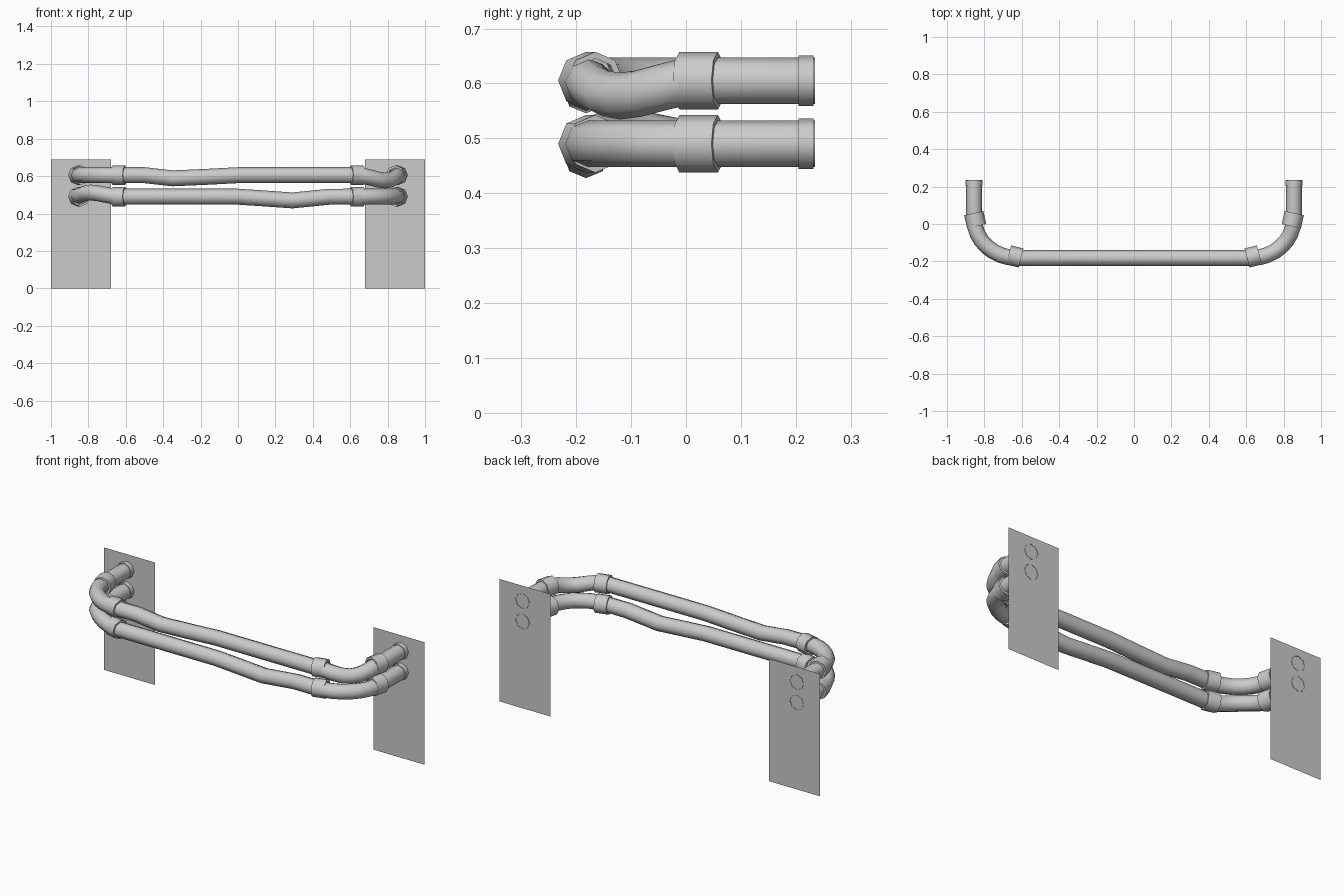
import bpy, bmesh, math
from mathutils import Vector

if "Cube" in bpy.data.objects:
    bpy.data.objects.remove(bpy.data.objects["Cube"])

SIDES = 8
R = 0.0425          # pipe radius
RC = 0.0525         # coupling radius
END_X, BACK_Y, BAR_Y = 0.855, 0.235, -0.182


def make_object(name, bm):
    bmesh.ops.recalc_face_normals(bm, faces=bm.faces)
    mesh = bpy.data.meshes.new(name)
    bm.to_mesh(mesh)
    bm.free()
    ob = bpy.data.objects.new(name, mesh)
    bpy.context.collection.objects.link(ob)
    return ob


def sweep(name, pts, radii, axis=None):
    """Tube through points; a fixed axis is used for short rings."""
    bm = bmesh.new()
    pts = [Vector(p) for p in pts]
    rings = []
    for i, p in enumerate(pts):
        t = axis or (pts[min(i + 1, len(pts) - 1)] - pts[max(i - 1, 0)])
        t = t.normalized()
        side = t.cross(Vector((0, 0, 1))).normalized()
        up = side.cross(t)
        ring = []
        for k in range(SIDES):
            a = 2 * math.pi * k / SIDES
            ring.append(bm.verts.new(p + radii[i] * (side * math.cos(a) + up * math.sin(a))))
        rings.append(ring)
    for a, b in zip(rings, rings[1:]):
        for k in range(SIDES):
            n = (k + 1) % SIDES
            bm.faces.new((a[k], a[n], b[n], b[k]))
    ob = make_object(name, bm)
    bpy.ops.object.select_all(action='DESELECT')
    bpy.context.view_layer.objects.active = ob
    ob.select_set(True)
    bpy.ops.object.shade_smooth_by_angle(angle=math.radians(50))
    return ob


def collar(name, a, b, r, inner):
    a, b = Vector(a), Vector(b)
    sweep(name, [a, a, b, b], [inner, r, r, inner], b - a)


def elbow(s, z, bulge):
    """Quarter bend from the wall stub to the front bar on side s."""
    out = []
    for i in range(9):
        t = math.pi / 2 * i / 8
        out.append((s * (0.625 + 0.23 * math.cos(t)), 0.03 - 0.212 * math.sin(t),
                    z + bulge * math.sin(2 * t) ** 2))
    return out


def pipe(name, z, dents, left_bulge, right_bulge):
    pts = [(-END_X, BACK_Y, z)] + elbow(-1, z, left_bulge)
    pts += [(x, BAR_Y, z + dz) for x, dz in dents]
    pts += elbow(1, z, right_bulge)[::-1] + [(END_X, BACK_Y, z)]
    sweep(name + "_pipe", pts, [R] * len(pts))
    for s, side in ((-1, "left"), (1, "right")):
        # couplings at both ends of the bend, and the wall flange
        collar(f"{name}_{side}_rear_coupling", (s * 0.857, 0.058, z), (s * 0.841, -0.012, z), RC, R * 0.95)
        collar(f"{name}_{side}_front_coupling", (s * 0.67, -0.165, z), (s * 0.604, -0.182, z), RC, R * 0.95)
        collar(f"{name}_{side}_wall_flange", (s * END_X, 0.205, z), (s * END_X, 0.232, z), 0.046, R * 0.95)


# two dented pipes, one above the other
pipe("upper", 0.605, [(-0.5, 0), (-0.35, -0.017), (-0.17, -0.009), (0, 0), (0.5, 0)], 0, -0.028)
pipe("lower", 0.49, [(-0.5, 0), (0, 0), (0.15, -0.010), (0.29, -0.02), (0.49, 0)], 0.022, 0)

# thin wall panels behind the pipe ends
for s, side in ((-1, "left"), (1, "right")):
    bm = bmesh.new()
    bm.faces.new([bm.verts.new((s * x, 0.233, z))
                  for x, z in ((0.68, 0), (1, 0), (1, 0.69), (0.68, 0.69))])
    make_object(side + "_wall_panel", bm)
